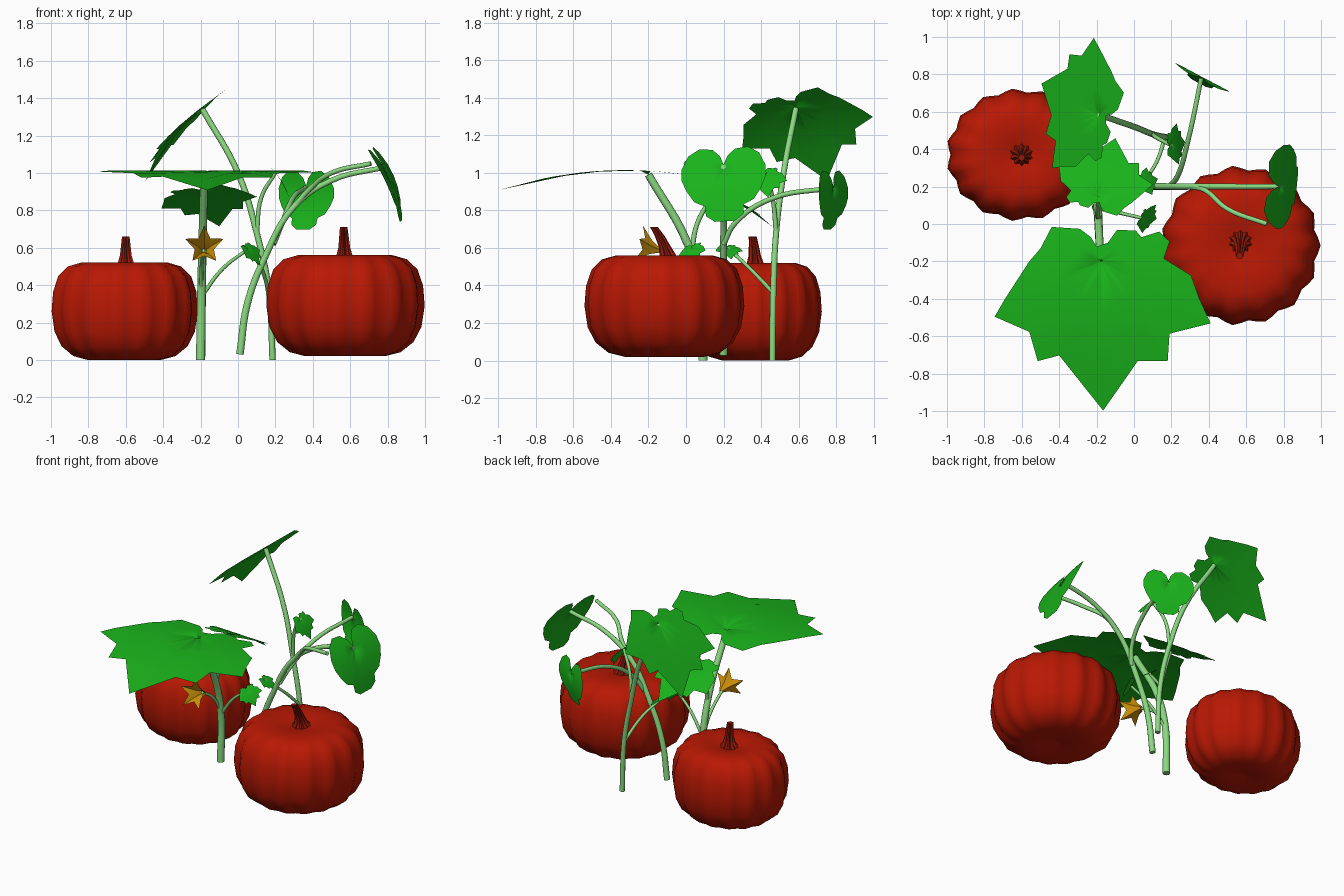
import bpy, bmesh, math
from mathutils import Vector

if "Cube" in bpy.data.objects:
    bpy.data.objects.remove(bpy.data.objects["Cube"])


def material(name, rgb):
    m = bpy.data.materials.new(name)
    m.diffuse_color = (*rgb, 1)
    m.use_nodes = True
    m.node_tree.nodes["Principled BSDF"].inputs["Base Color"].default_value = m.diffuse_color
    return m


RED = material("pumpkin red", (0.48, 0.009, 0.001))
BROWN = material("stalk red brown", (0.30, 0.010, 0.003))
GREEN = material("leaf green", (0.010, 0.45, 0.011))
PALE = material("vine pale green", (0.26, 0.70, 0.22))
GOLD = material("flower gold", (0.62, 0.29, 0.003))


def finish(obj, mat, angle=40):
    obj.data.materials.clear()
    obj.data.materials.append(mat)
    bpy.ops.object.select_all(action='DESELECT')
    obj.select_set(True)
    bpy.context.view_layer.objects.active = obj
    bpy.ops.object.shade_smooth_by_angle(angle=math.radians(angle))


def mesh_object(name, verts, faces, mat, angle=40, fix=False):
    me = bpy.data.meshes.new(name)
    me.from_pydata(verts, [], faces)
    if fix:
        bm = bmesh.new()
        bm.from_mesh(me)
        bmesh.ops.remove_doubles(bm, verts=bm.verts, dist=1e-5)
        bmesh.ops.recalc_face_normals(bm, faces=bm.faces)
        bm.to_mesh(me)
        bm.free()
    obj = bpy.data.objects.new(name, me)
    bpy.context.collection.objects.link(obj)
    finish(obj, mat, angle)
    return obj


def skin(rings, n):
    """Quads joining successive rings of n points."""
    return [(r * n + i, r * n + (i + 1) % n, (r + 1) * n + (i + 1) % n, (r + 1) * n + i)
            for r in range(rings - 1) for i in range(n)]


# Pumpkin body: softly ribbed lathe of a squat profile
PROFILE = [(0.001, .05), (.25, .01), (.5, 0), (.70, .04), (.86, .14), (.96, .29), (1, .5),
           (.98, .70), (.91, .86), (.78, .96), (.6, 1), (.32, .99), (.12, .95), (0.001, .93)]


def pumpkin(name, cx, cy, rx, ry, z0, z1, lobes=15, per=4):
    n, verts = lobes * per, []
    for r, z in PROFILE:
        for i in range(n):
            a = 2 * math.pi * i / n
            groove = 1 - 0.03 * (1 - math.cos(lobes * a)) * min(1, r * 1.2)
            verts.append((cx + rx * r * groove * math.cos(a),
                          cy + ry * r * groove * math.sin(a), z0 + (z1 - z0) * z))
    mesh_object(name, verts, skin(len(PROFILE), n), RED, 80, True)


# Pumpkin stalk: fluted, flared at the foot, leaning
def stalk(name, foot, top, n=20):
    foot, top, verts = Vector(foot), Vector(top), []
    rows = [(0, .07), (.15, .046), (.4, .033), (.75, .026), (1, .021), (1.0, .0001)]
    for t, r in rows:
        c = foot.lerp(top, t)
        c.y += (foot.y - top.y) * 0.6 * t * (1 - t)
        for i in range(n):
            a = 2 * math.pi * i / n
            k = r * (1 if i % 2 else .72)
            verts.append(c + Vector((k * math.cos(a), k * math.sin(a), 0)))
    mesh_object(name, verts, skin(len(rows), n), BROWN, 40, True)


pumpkin("left_pumpkin", -.61, .37, .395, .355, 0, .52)
stalk("left_pumpkin_stalk", (-.6, .37, .49), (-.6, .355, .66))
pumpkin("right_pumpkin", .57, -.115, .428, .428, .02, .56)
stalk("right_pumpkin_stalk", (.57, -.09, .53), (.565, -.17, .71))


# Vines: tapered round tubes through a few points
def vine(name, pts, r0, r1):
    cu = bpy.data.curves.new(name, 'CURVE')
    cu.dimensions = '3D'
    cu.bevel_depth = 1
    cu.bevel_resolution = 3
    cu.use_fill_caps = True
    cu.resolution_u = 6
    sp = cu.splines.new('BEZIER')
    sp.bezier_points.add(len(pts) - 1)
    for i, (bp, p) in enumerate(zip(sp.bezier_points, pts)):
        bp.co = p
        bp.radius = r0 + (r1 - r0) * i / (len(pts) - 1)
        bp.handle_left_type = bp.handle_right_type = 'AUTO'
    obj = bpy.data.objects.new(name, cu)
    bpy.context.collection.objects.link(obj)
    bpy.ops.object.select_all(action='DESELECT')
    obj.select_set(True)
    bpy.context.view_layer.objects.active = obj
    bpy.ops.object.convert(target='MESH')
    finish(bpy.context.view_layer.objects.active, PALE)


vine("front_vine", [(-.2, .09, 0), (-.195, .085, .35), (-.19, .01, .62), (-.18, -.2, .99)], .025, .021)
vine("back_vine", [(.185, .46, 0), (.165, .465, .37), (.1, .48, .68), (0, .52, 1.0),
                   (-.19, .585, 1.34)], .017, .016)
vine("right_vine", [(.01, .2, .03), (.05, .2, .3), (.14, .2, .54), (.3, .2, .82),
                    (.5, .2, .96), (.78, .2, 1.03)], .021, .014)
vine("cut_branch", [(.3, .2, .82), (.38, .18, .91), (.5, .08, 1.0), (.71, 0, 1.05)], .014, .013)
vine("rear_branch", [(.19, .2, .62), (.235, .26, .73), (.29, .45, .86), (.36, .78, .92)], .015, .013)
vine("middle_leaf_branch", [(-.19, .03, .58), (-.195, .06, .73), (-.185, .15, .89)], .014, .012)
vine("front_sprig", [(-.195, .085, .34), (-.08, .06, .49), (.05, .03, .59)], .011, .009)
vine("back_sprig", [(.167, .465, .36), (.12, .33, .5), (.05, .22, .6)], .011, .009)
vine("upper_sprig", [(.1, .48, .68), (.125, .46, .87), (.2, .42, 1.0)], .013, .010)
vine("flower_stem", [(-.197, .085, .36), (-.195, .0, .49), (-.185, -.14, .585)], .011, .010)

# Leaf outlines: (side, forward) from the petiole, starting at the notch
LOBED = [(-.02, -.08), (.04, -.10), (.09, -.17), (.19, -.165), (.22, -.13), (.315, -.16),
         (.37, -.107), (.34, -.016), (.485, .075), (.53, .2), (.59, .33), (.37, .385),
         (.36, .53), (.2, .53), (.015, .79), (-.22, .5), (-.335, .53), (-.38, .375),
         (-.565, .295), (-.51, .2), (-.38, 0), (-.32, -.07), (-.26, -.185), (-.11, -.175),
         (-.05, -.13)]
HALF = [(.02, -.07), (.06, -.115), (.13, -.125), (.19, -.08), (.225, 0), (.225, .07),
        (.2, .13), (.16, .19), (.105, .215), (.10, .265), (.055, .295)]
ROUND = [(0, -.015)] + HALF + [(0, .295)] + [(-u, v) for u, v in reversed(HALF)]


def leaf(name, outline, at, tip, normal, size, curl=.24):
    at, t, n = Vector(at), Vector(tip).normalized(), Vector(normal)
    n = (n - t * n.dot(t)).normalized()
    side = n.cross(t)
    pts = outline[::-1]
    k = len(pts)

    def place(u, v, lift=0):
        return at + (side * u + t * v + n * (lift - curl * v * v)) * size

    rings = (.06, .4, .7, 1)
    verts = [place(u * f, v * f) for f in rings for u, v in pts]
    faces = [f[::-1] for f in skin(len(rings), k)]
    verts.append(place(0, 0, -.02))                    # dimple over the petiole
    faces += [(len(verts) - 1, i, (i + 1) % k) for i in range(k)]
    mesh_object(name, verts, faces, GREEN, 60)


leaf("front_leaf", LOBED, (-.18, -.2, 1.01), (0, -1, .06), (0, 0, 1), 1)
leaf("top_leaf", LOBED, (-.19, .585, 1.35), (-.37, .18, -.32), (-.65, .03, .75), .65)
leaf("middle_leaf", LOBED, (-.185, .15, .9), (.09, .33, -.12), (0, .41, .91), .46)
leaf("right_leaf", ROUND, (.78, .2, 1.03), (.5, 0, -.87), (.87, -.12, .5), 1, .75)
leaf("rear_leaf", ROUND, (.365, .785, .92), (.03, .06, -1), (.45, .85, .1), .74, .8)
leaf("front_sprig_leaf", LOBED, (.05, .03, .6), (.6, -.1, -.6), (.55, -.45, .65), .15)
leaf("back_sprig_leaf", LOBED, (.05, .22, .605), (.8, .2, -.45), (.45, .1, .8), .13)
leaf("upper_sprig_leaf", LOBED, (.2, .42, 1.0), (.65, .1, -.78), (.78, 0, .62), .19)

# Flower: five-pointed star trumpet facing the front
axis = Vector((0, -1, .25)).normalized()
across = Vector((1, 0, 0))
up = across.cross(axis)
if up.z < 0:
    up = -up
verts = []
for r_tip, d_tip, r_dip, d_dip in [(.010, 0, .010, 0), (.04, .055, .028, .05), (.108, .125, .054, .095)]:
    for i in range(10):
        a = math.pi / 2 + math.pi * i / 5
        r, d = (r_dip, d_dip) if i % 2 else (r_tip, d_tip)
        verts.append(Vector((-.18, -.135, .585)) + axis * d
                     + (across * math.cos(a) + up * math.sin(a)) * r)
mesh_object("flower", verts, skin(3, 10), GOLD, 20)
